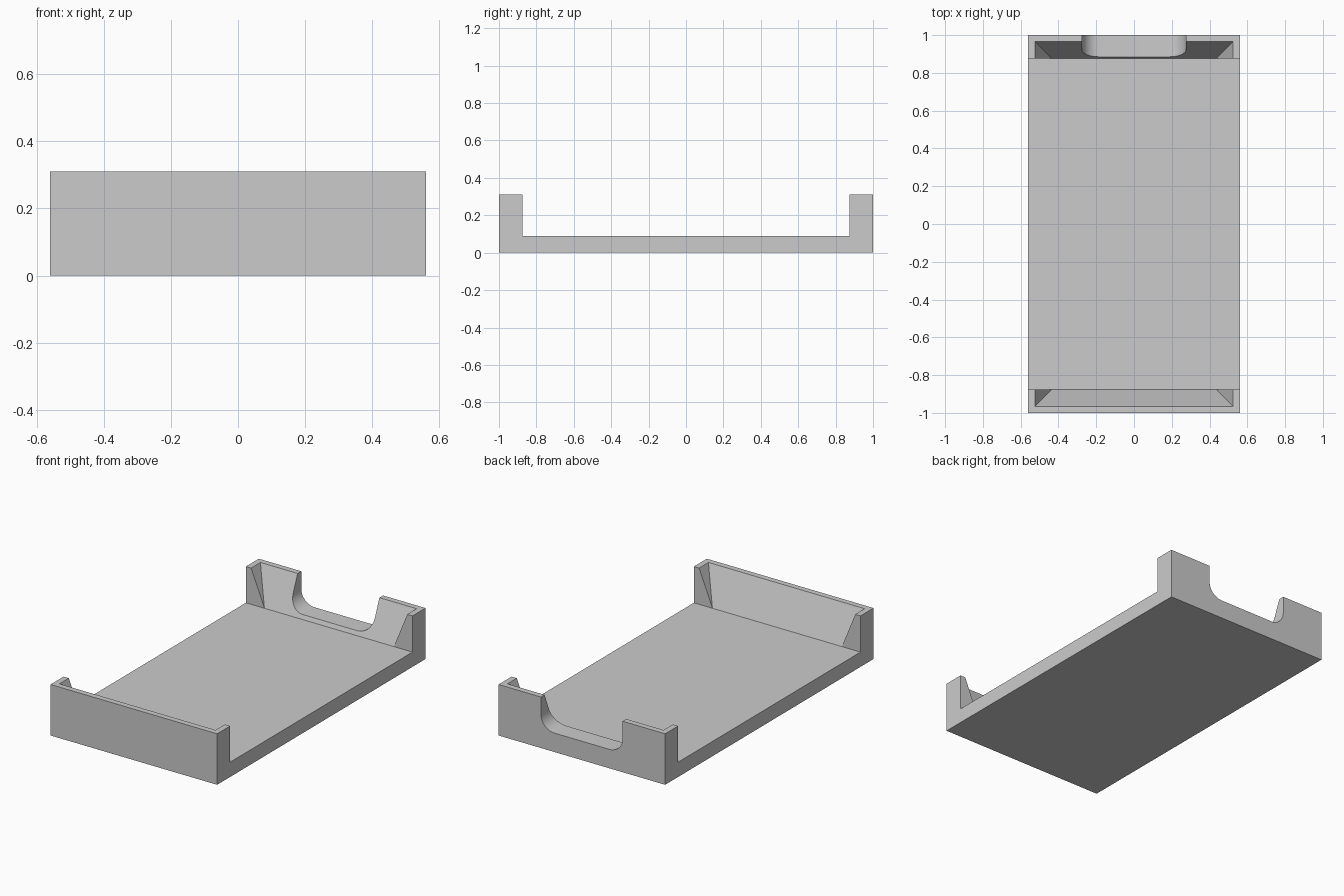
import bpy
import bmesh
from math import cos, sin, pi

cube = bpy.data.objects.get("Cube")
if cube:
    bpy.data.objects.remove(cube, do_unlink=True)

HALF_X, HALF_Y, FLOOR, TOP = 0.56, 1.0, 0.09, 0.31
INNER_Y = 0.875          # inner face of the end walls

grey = bpy.data.materials.new("plain grey")
grey.use_nodes = True
colour = (0.6, 0.6, 0.6, 1)
grey.diffuse_color = colour
grey.node_tree.nodes["Principled BSDF"].inputs["Base Color"].default_value = colour


def loft(name, start, end):
    """Solid between two matching outlines."""
    bm = bmesh.new()
    a = [bm.verts.new(p) for p in start]
    b = [bm.verts.new(p) for p in end]
    bm.faces.new(a)
    bm.faces.new(b)
    for i in range(len(a)):
        j = (i + 1) % len(a)
        bm.faces.new((a[i], a[j], b[j], b[i]))
    bmesh.ops.recalc_face_normals(bm, faces=bm.faces)
    mesh = bpy.data.meshes.new(name)
    bm.to_mesh(mesh)
    bm.free()
    mesh.materials.append(grey)
    obj = bpy.data.objects.new(name, mesh)
    bpy.context.collection.objects.link(obj)
    return obj


def cut(target, cutter):
    cutter.hide_render = True
    cutter.hide_viewport = True
    mod = target.modifiers.new(cutter.name, "BOOLEAN")
    mod.operation = "DIFFERENCE"
    mod.solver = "EXACT"
    mod.object = cutter


def rectangle(x, y, z):
    return [(-x, -y, z), (x, -y, z), (x, y, z), (-x, y, z)]


# Tray: U-shaped side profile swept across the width
profile = [(-HALF_Y, 0), (HALF_Y, 0), (HALF_Y, TOP), (INNER_Y, TOP),
           (INNER_Y, FLOOR), (-INNER_Y, FLOOR), (-INNER_Y, TOP), (-HALF_Y, TOP)]
tray = loft("tray", [(-HALF_X, y, z) for y, z in profile],
            [(HALF_X, y, z) for y, z in profile])

# Tapered pocket hollowing the inside of both end walls
rise = 0.25
spread = rise * 0.09 / (TOP - FLOOR)
pocket = loft("pocket_cutter", rectangle(0.435, INNER_Y, FLOOR),
              rectangle(0.435 + spread, INNER_Y + spread, FLOOR + rise))
cut(tray, pocket)

# Round-cornered notch through the back wall
W, LOW, R, STEPS = 0.275, 0.115, 0.09, 10
arc = [(W - R + R * cos(t), LOW + R - R * sin(t))
       for t in (i * pi / 2 / STEPS for i in range(STEPS + 1))]
outline = [(W, TOP + 0.1)] + arc
outline += [(-x, z) for x, z in reversed(outline)]
notch = loft("notch_cutter", [(x, 0.8, z) for x, z in outline],
             [(x, 1.1, z) for x, z in outline])
cut(tray, notch)

# Bake the cuts and remove the cutters
bpy.context.view_layer.update()
graph = bpy.context.evaluated_depsgraph_get()
baked = bpy.data.meshes.new_from_object(tray.evaluated_get(graph))
tray.modifiers.clear()
tray.data = baked
for cutter in (pocket, notch):
    bpy.data.objects.remove(cutter, do_unlink=True)

# Smooth the rounded notch, keep every other edge sharp
bpy.ops.object.select_all(action="DESELECT")
tray.select_set(True)
bpy.context.view_layer.objects.active = tray
bpy.ops.object.shade_smooth_by_angle(angle=pi / 9)
